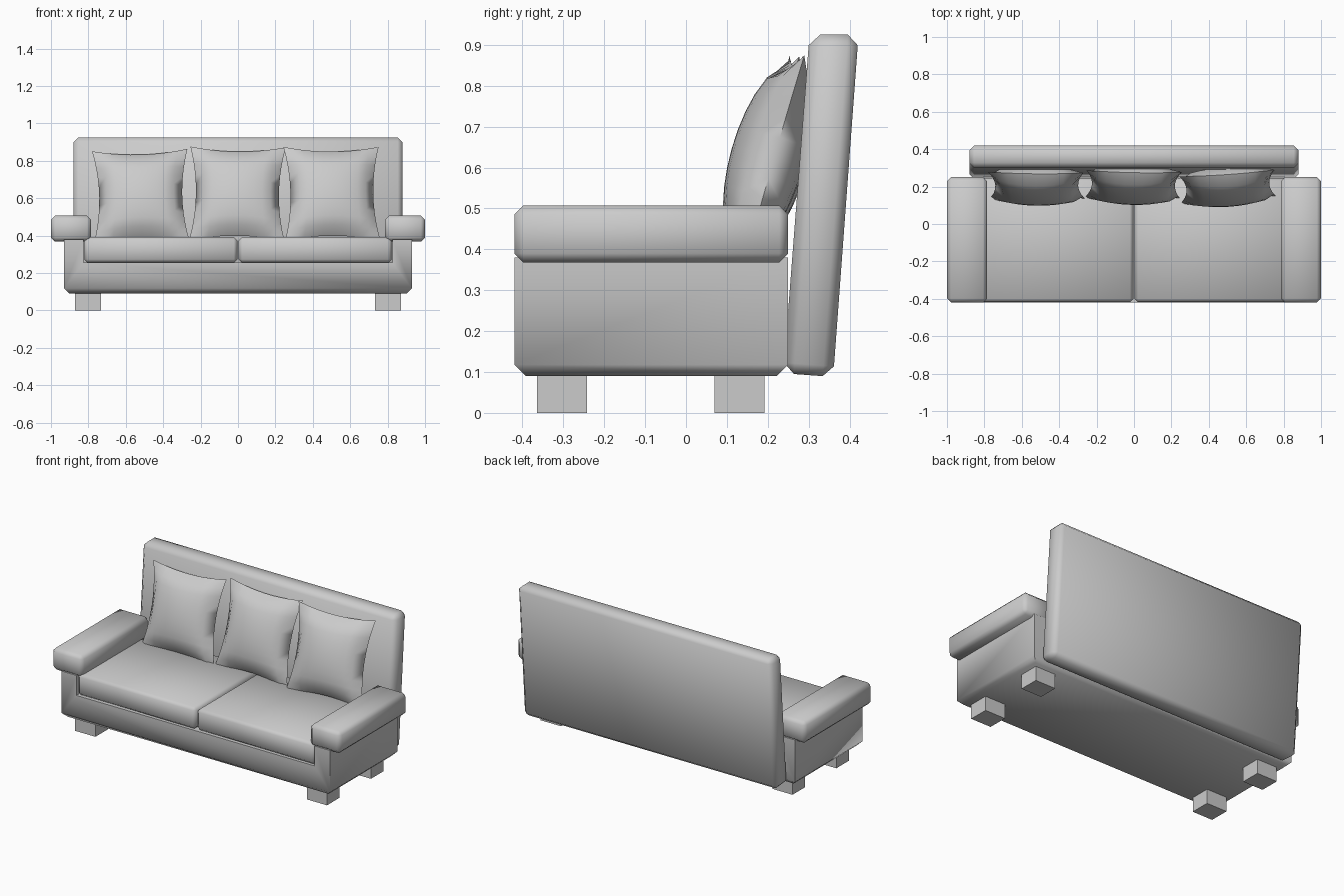
import bpy, bmesh
from math import radians
from mathutils import Matrix, Vector

if "Cube" in bpy.data.objects:
    bpy.data.objects.remove(bpy.data.objects["Cube"])


def finish(name, bm, angle=60):
    bmesh.ops.recalc_face_normals(bm, faces=bm.faces)
    me = bpy.data.meshes.new(name)
    bm.to_mesh(me)
    bm.free()
    ob = bpy.data.objects.new(name, me)
    bpy.context.collection.objects.link(ob)
    bpy.ops.object.select_all(action='DESELECT')
    ob.select_set(True)
    bpy.context.view_layer.objects.active = ob
    bpy.ops.object.shade_smooth_by_angle(angle=radians(angle))
    return ob


def prism(points, a, b, axis):
    """Extrude a 2D profile from a to b along 'x' (points are y,z) or 'y' (points are x,z)."""
    bm = bmesh.new()
    place = (lambda p: (a, p[0], p[1])) if axis == 'x' else (lambda p: (p[0], a, p[1]))
    face = bm.faces.new([bm.verts.new(place(p)) for p in points])
    new = bmesh.ops.extrude_face_region(bm, geom=[face])['geom']
    move = Vector((b - a, 0, 0)) if axis == 'x' else Vector((0, b - a, 0))
    bmesh.ops.translate(bm, vec=move, verts=[v for v in new if isinstance(v, bmesh.types.BMVert)])
    return bm


def bevel(bm, width, edges=None):
    bmesh.ops.bevel(bm, geom=list(edges or bm.edges), offset=width, segments=1,
                    profile=0.5, affect='EDGES', clamp_overlap=True)


def box(name, x, y, z, width=0.0):
    bm = prism([(y[0], z[0]), (y[1], z[0]), (y[1], z[1]), (y[0], z[1])], x[0], x[1], 'x')
    if width:
        bevel(bm, width)
    return finish(name, bm)


def pillow(name, loc, size, lean, yaw, roll, n=10):
    bm = bmesh.new()
    for side in (-1, 1):
        verts = bmesh.ops.create_grid(bm, x_segments=n, y_segments=n, size=1)['verts']
        for v in verts:
            u, w = v.co.x, v.co.y
            puff = max(0, (1 - u * u) * (1 - w * w)) ** 0.5
            v.co = (u * size[0] / 2 * (1 - 0.13 * (1 - w * w)),
                    side * size[1] / 2 * puff,
                    w * size[2] / 2 * (1 - 0.10 * (1 - u * u)))
    bmesh.ops.remove_doubles(bm, verts=bm.verts, dist=0.0005)
    rot = Matrix.Rotation(yaw, 4, 'Z') @ Matrix.Rotation(lean, 4, 'X') @ Matrix.Rotation(roll, 4, 'Y')
    bm.transform(Matrix.Translation(loc) @ rot)
    return finish(name, bm, 80)


# U-shaped base with side panels
W, I = 0.93, 0.825
bm = prism([(-W, 0.09), (W, 0.09), (W, 0.38), (I, 0.38), (I, 0.255),
            (-I, 0.255), (-I, 0.38), (-W, 0.38)], -0.42, 0.25, 'y')
bevel(bm, 0.028, [e for e in bm.edges if all(v.co.z < 0.1 for v in e.verts)])
finish("base", bm)

# Leaning backrest
bm = prism([(0.238, 0.097), (0.36, 0.088), (0.422, 0.925), (0.302, 0.925)], -0.88, 0.88, 'x')
bevel(bm, 0.026)
finish("backrest", bm)

# Mirrored armrests, seat cushions and legs
for side, s in (("left", -1), ("right", 1)):
    box(side + "_armrest", (s * 0.785, s * 1.0), (-0.42, 0.25), (0.368, 0.507), 0.022)
    box(side + "_seat_cushion", (s * 0.004, s * 0.822), (-0.418, 0.245), (0.255, 0.392), 0.018)
    box(side + "_front_leg", (s * 0.732, s * 0.872), (-0.365, -0.242), (0, 0.1))
    box(side + "_rear_leg", (s * 0.732, s * 0.872), (0.07, 0.192), (0, 0.1))

# Loose back pillows
lean = radians(-16)
pillow("left_pillow", (-0.52, 0.205, 0.612), (0.51, 0.18, 0.51), lean, radians(-1), radians(-1.5))
pillow("middle_pillow", (-0.003, 0.21, 0.624), (0.51, 0.18, 0.52), lean, radians(-1), radians(0.5))
pillow("right_pillow", (0.502, 0.2, 0.624), (0.51, 0.18, 0.52), lean, radians(4), 0)
